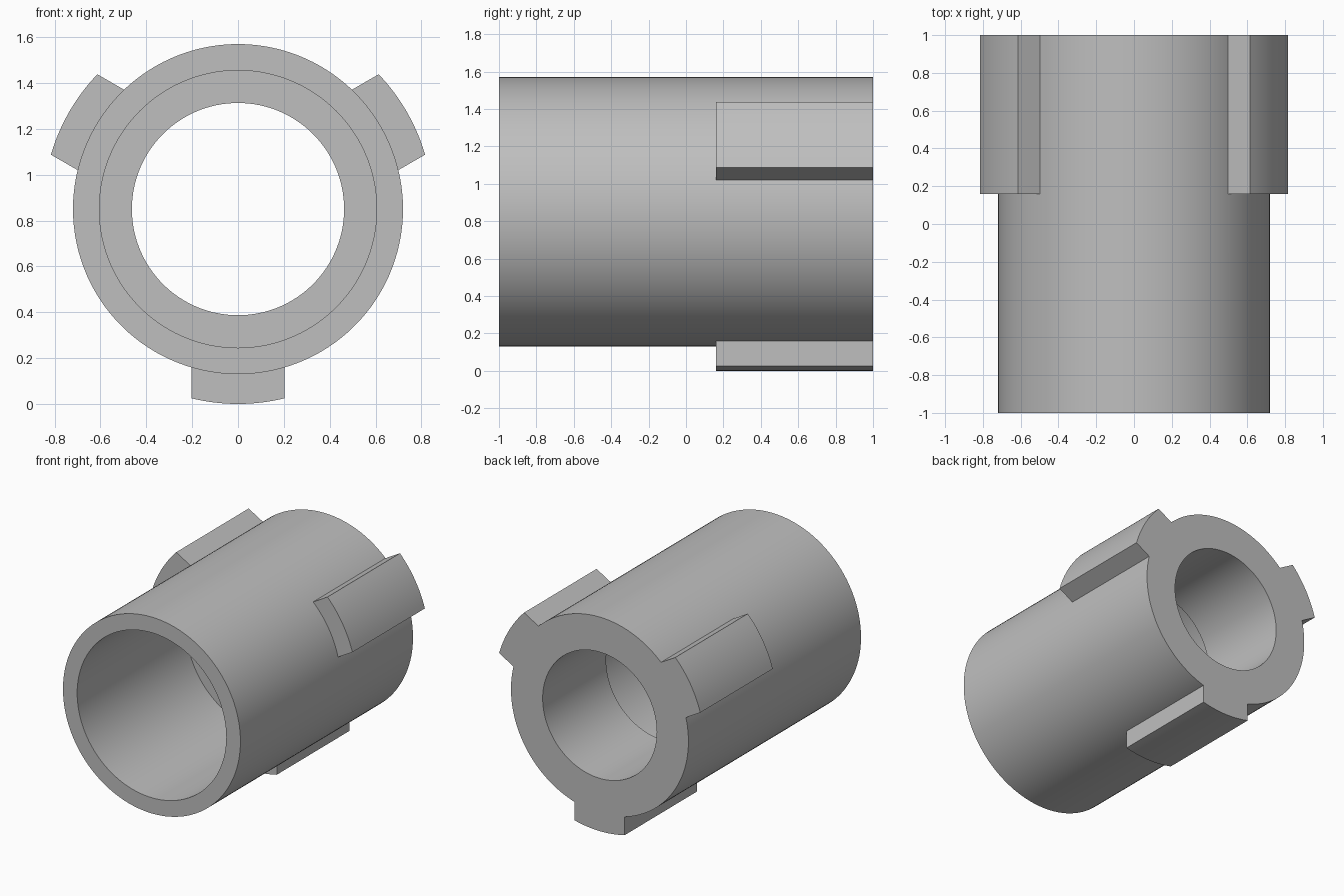
import bpy, bmesh
from math import sin, cos, asin, pi, tau, radians

cube = bpy.data.objects.get("Cube")
if cube:
    bpy.data.objects.remove(cube, do_unlink=True)

AXIS_Z = 0.85
OUTER_R, WIDE_BORE_R, NARROW_BORE_R = 0.72, 0.605, 0.463
LUG_R, LUG_HALF_WIDTH, LUG_ROOT_R = 0.85, 0.2025, 0.66
FRONT, LUG_START, BORE_STEP, BACK = -1, 0.16, 0.265, 1
SEGMENTS = 120

grey = bpy.data.materials.new("plain grey")
grey.use_nodes = True
COLOUR = (0.52, 0.52, 0.52, 1)
grey.diffuse_color = COLOUR
grey.node_tree.nodes["Principled BSDF"].inputs["Base Color"].default_value = COLOUR


def make_object(name, bm):
    bmesh.ops.recalc_face_normals(bm, faces=bm.faces)
    mesh = bpy.data.meshes.new(name)
    bm.to_mesh(mesh)
    bm.free()
    mesh.materials.append(grey)
    obj = bpy.data.objects.new(name, mesh)
    bpy.context.collection.objects.link(obj)
    return obj


def bridge_loops(bm, loops):
    """Join each closed loop of vertices to the next with quads."""
    for a, b in zip(loops, loops[1:]):
        for i in range(len(a)):
            j = (i + 1) % len(a)
            bm.faces.new((a[i], a[j], b[j], b[i]))


def make_sleeve():
    """Turned tube with a stepped bore, its axis along y."""
    profile = [(OUTER_R, FRONT), (OUTER_R, BACK), (NARROW_BORE_R, BACK),
               (NARROW_BORE_R, BORE_STEP), (WIDE_BORE_R, BORE_STEP), (WIDE_BORE_R, FRONT)]
    bm = bmesh.new()
    angles = [tau * i / SEGMENTS for i in range(SEGMENTS)]
    rings = [[bm.verts.new((r * cos(a), y, AXIS_Z + r * sin(a))) for a in angles]
             for r, y in profile]
    bridge_loops(bm, rings + rings[:1])
    return make_object("sleeve", bm)


def make_lug(name, direction):
    """Parallel-sided key with a rounded crown, rooted inside the wall."""
    half = asin(LUG_HALF_WIDTH / LUG_R)
    steps = 12
    crown = [half * (2 * i / steps - 1) for i in range(steps + 1)]
    outline = [(LUG_R * cos(a), LUG_R * sin(a)) for a in crown]
    outline += [(LUG_ROOT_R, LUG_HALF_WIDTH), (LUG_ROOT_R, -LUG_HALF_WIDTH)]
    c, s = cos(direction), sin(direction)
    bm = bmesh.new()
    ends = [[bm.verts.new((u * c - v * s, y, AXIS_Z + u * s + v * c)) for u, v in outline]
            for y in (LUG_START, BACK)]
    bridge_loops(bm, ends)
    for end in ends:
        bm.faces.new(end)
    return make_object(name, bm)


sleeve = make_sleeve()
bpy.ops.object.select_all(action="DESELECT")
bpy.context.view_layer.objects.active = sleeve
sleeve.select_set(True)

# Fuse the three evenly spaced lugs into the sleeve
for name, degrees in (("left_lug", 30), ("right_lug", 150), ("bottom_lug", 270)):
    lug = make_lug(name, radians(degrees))
    union = sleeve.modifiers.new(name, "BOOLEAN")
    union.operation = "UNION"
    union.solver = "EXACT"
    union.object = lug
    bpy.ops.object.modifier_apply(modifier=union.name)
    bpy.data.objects.remove(lug, do_unlink=True)

sleeve.name = "lugged_sleeve"
bpy.ops.object.shade_smooth_by_angle(angle=radians(25))
